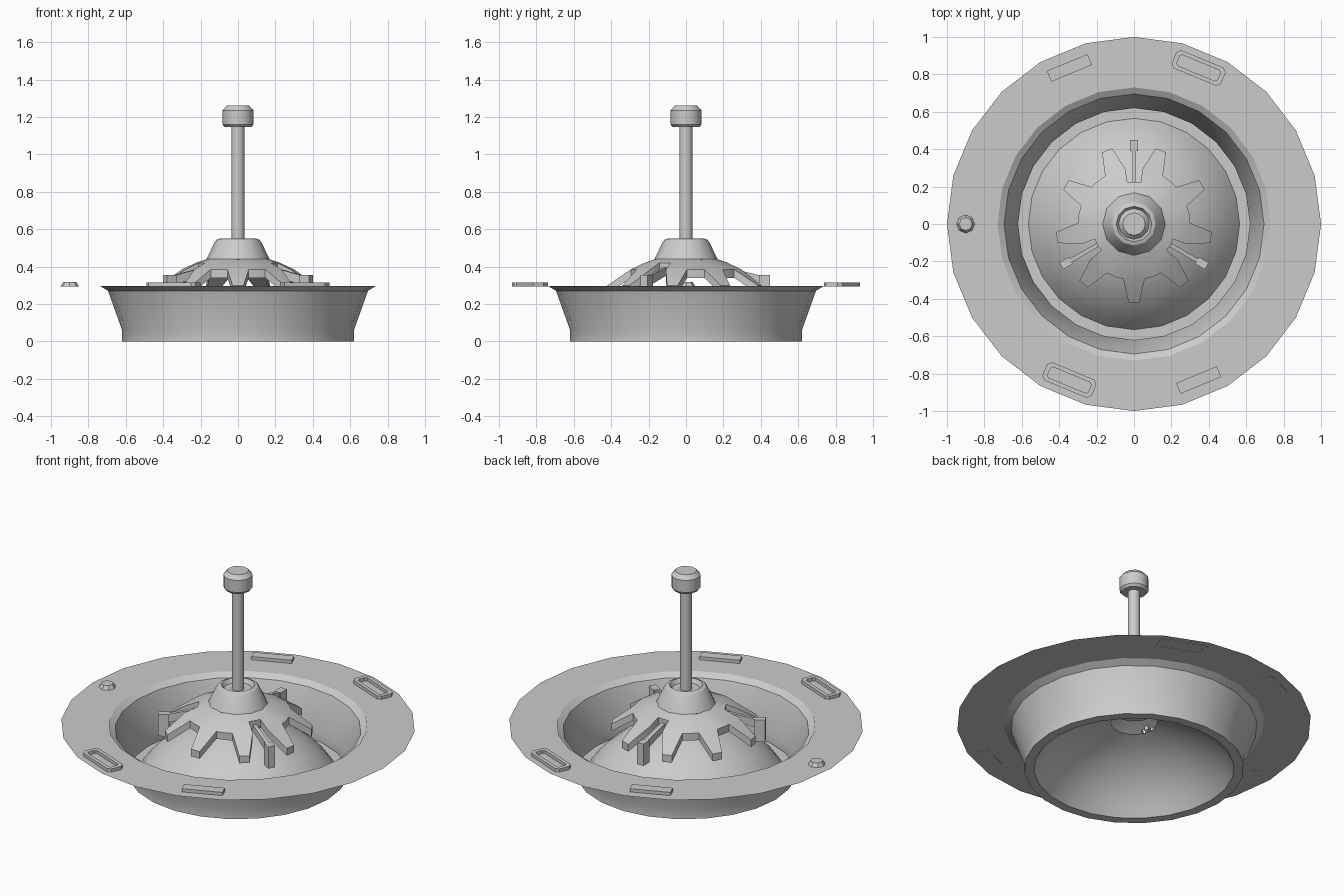
import bpy, bmesh, math
from mathutils import Matrix, Vector

if "Cube" in bpy.data.objects:
    bpy.data.objects.remove(bpy.data.objects["Cube"])

grey = bpy.data.materials.new("light grey")
grey.diffuse_color = (0.6, 0.6, 0.6, 1)
grey.use_nodes = True
grey.node_tree.nodes["Principled BSDF"].inputs["Base Color"].default_value = grey.diffuse_color


def finish(bm, name, smooth=True, recalc=True):
    bmesh.ops.remove_doubles(bm, verts=bm.verts, dist=1e-5)
    if recalc:
        bmesh.ops.recalc_face_normals(bm, faces=bm.faces)
    me = bpy.data.meshes.new(name)
    bm.to_mesh(me)
    bm.free()
    me.materials.append(grey)
    if smooth:
        me.polygons.foreach_set("use_smooth", [True] * len(me.polygons))
        me.set_sharp_from_angle(angle=math.radians(32))
    ob = bpy.data.objects.new(name, me)
    bpy.context.collection.objects.link(ob)
    return ob


def polar(r, deg, z):
    a = math.radians(deg)
    return Vector((r * math.cos(a), r * math.sin(a), z))


def lathe(name, profile, sides, at=(0, 0), smooth=True, recalc=True):
    """Revolve (radius, z) points around the vertical axis."""
    bm = bmesh.new()
    vs = [bm.verts.new((r, 0, z)) for r, z in profile]
    es = [bm.edges.new(p) for p in zip(vs, vs[1:])]
    bmesh.ops.spin(bm, geom=vs + es, cent=(0, 0, 0), axis=(0, 0, 1),
                   angle=2 * math.pi, steps=sides, use_merge=True)
    bmesh.ops.translate(bm, verts=bm.verts, vec=(at[0], at[1], 0))
    return finish(bm, name, smooth, recalc)


# Spherical cone height and bowl wall, one thin sheet
def cap_z(r):
    return math.sqrt(0.67 ** 2 - r * r) - 0.36


bowl = [(0.735, 0.295), (0.695, 0.27), (0.62, 0.06), (0.62, 0.0), (0.565, 0.0)]
lathe("bowl_wall", bowl, 24)
lathe("dome_cone", [(r, max(0, cap_z(r))) for r in
                    (0.565, 0.52, 0.46, 0.39, 0.31, 0.22, 0.13)], 24)

# Flat mounting flange, facing up
flange = lathe("flange", [(1.0, 0.295), (0.73, 0.295)], 24, smooth=False)
if flange.data.polygons[0].normal.z < 0:
    flange.data.flip_normals()

# Hub, rod and end cap
lathe("hub", [(0, 0.38), (0.13, 0.38), (0.168, 0.44), (0.125, 0.53), (0.115, 0.543),
              (0.095, 0.55), (0.08, 0.525), (0, 0.525)], 12)
lathe("rod", [(0, 0.5), (0.035, 0.5), (0.035, 1.16), (0, 1.16)], 12)
lathe("rod_cap", [(0, 1.145), (0.07, 1.145), (0.083, 1.16), (0.083, 1.235),
                  (0.06, 1.26), (0, 1.26)], 12)

# Nine toothed spider over the cone; three gaps are cut deeper for the clips
bm = bmesh.new()
rows = [(0.15, 0.445), (0.225, 0.42), (0.30, 0.385), (0.42, 0.30)]


def quad(pts):
    bm.faces.new([bm.verts.new(p) for p in pts])


for k in range(9):
    c = -90 + 40 * k
    for i in range(3):
        (r0, z0), (r1, z1) = rows[i], rows[i + 1]
        w1 = 4 if i == 2 else 11
        quad([polar(r0, c - 11, z0), polar(r1, c - w1, z1),
              polar(r1, c + w1, z1), polar(r0, c + 11, z0)])
        for s in (-1, 1):
            slot = (c + 20 * s - 90) % 120 == 0
            if i == 0 or (i == 1 and not slot):
                p = [polar(r0, c + 11 * s, z0), polar(r1, c + 11 * s, z1),
                     polar(r1, c + 20 * s, z1), polar(r0, c + 20 * s, z0)]
                quad(p if s > 0 else p[::-1])
bmesh.ops.remove_doubles(bm, verts=bm.verts, dist=1e-4)
ext = bmesh.ops.extrude_face_region(bm, geom=bm.faces[:], use_keep_orig=True)
bmesh.ops.translate(bm, vec=(0, 0, -0.045),
                    verts=[g for g in ext["geom"] if isinstance(g, bmesh.types.BMVert)])
finish(bm, "spider")


def prism(name, profile, width, deg):
    """Extrude a side outline (radius, z) across its width, turned to an angle."""
    bm = bmesh.new()
    f = bm.faces.new([bm.verts.new((r, -width / 2, z)) for r, z in profile])
    e = bmesh.ops.extrude_face_region(bm, geom=[f], use_keep_orig=True)
    bmesh.ops.translate(bm, vec=(0, width, 0),
                        verts=[g for g in e["geom"] if isinstance(g, bmesh.types.BMVert)])
    bmesh.ops.rotate(bm, verts=bm.verts, cent=(0, 0, 0),
                     matrix=Matrix.Rotation(math.radians(deg), 3, 'Z'))
    finish(bm, name, False)


# Clips: sloped arm with a block at its end
for n, deg in enumerate((90, 210, 330)):
    prism(f"clip_arm_{n}", [(0.20, 0.36), (0.40, 0.30), (0.40, 0.352), (0.20, 0.40)], 0.022, deg)
    prism(f"clip_block_{n}", [(0.39, 0.22), (0.45, 0.22), (0.45, 0.355), (0.39, 0.355)], 0.042, deg)


def outline(lx, ly, cut):
    """Rectangle outline with cut corners."""
    x, y = lx / 2, ly / 2
    return [(x, -y + cut), (x, y - cut), (x - cut, y), (-x + cut, y),
            (-x, y - cut), (-x, -y + cut), (-x + cut, -y), (x - cut, -y)]


def place(bm, deg):
    p = polar(0.903, deg, 0)
    bmesh.ops.transform(bm, verts=bm.verts, matrix=Matrix.Translation(p)
                        @ Matrix.Rotation(math.radians(deg + 90), 4, 'Z'))


# Raised frames and bars on the flange
Z0, Z1 = 0.293, 0.315
for n, deg in enumerate((67.5, 247.5)):
    bm = bmesh.new()
    loops = [[Vector((x, y, z)) for x, y in outline(lx, ly, c)] for lx, ly, c, z in
             ((0.285, 0.105, 0.02, Z0), (0.285, 0.105, 0.02, Z1),
              (0.235, 0.062, 0.01, Z1), (0.235, 0.062, 0.01, Z0))]
    for a, b in zip(loops, loops[1:] + loops[:1]):
        for i in range(8):
            j = (i + 1) % 8
            quad([a[i], a[j], b[j], b[i]])
    place(bm, deg)
    finish(bm, f"flange_frame_{n}", False)
for n, deg in enumerate((112.5, 292.5)):
    bm = bmesh.new()
    bmesh.ops.create_cube(bm, size=1)
    bmesh.ops.scale(bm, verts=bm.verts, vec=(0.235, 0.062, Z1 - Z0))
    bmesh.ops.translate(bm, verts=bm.verts, vec=(0, 0, (Z0 + Z1) / 2))
    place(bm, deg)
    finish(bm, f"flange_bar_{n}", False)

# Small round stud on the flange
lathe("flange_stud", [(0, Z0), (0.05, Z0), (0.035, 0.318), (0, 0.318)], 8,
      at=(-0.9, 0), smooth=False)
